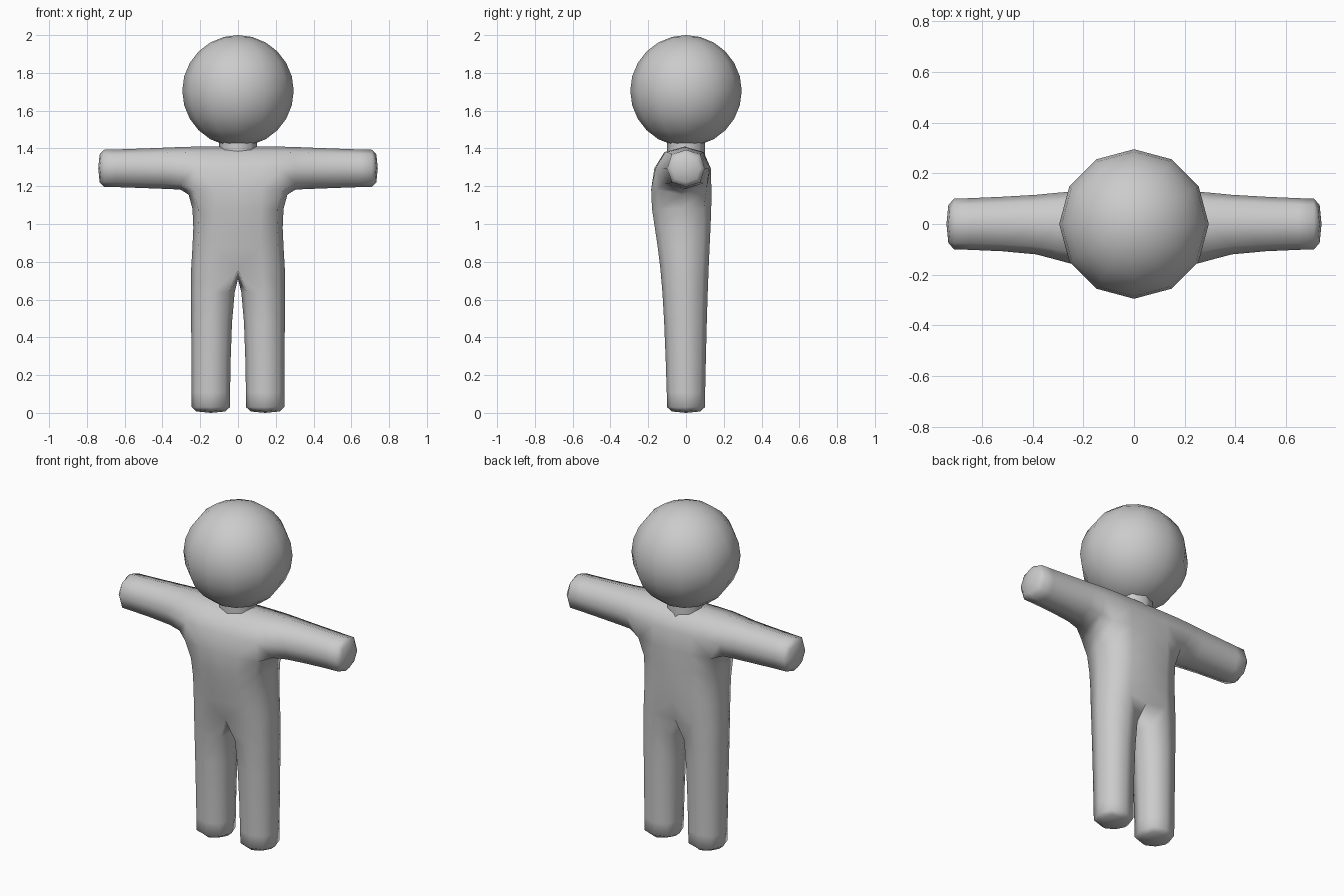
import bpy, bmesh

if "Cube" in bpy.data.objects:
    bpy.data.objects.remove(bpy.data.objects["Cube"])


def bridge(bm, a, b, skip=()):
    """Join two four-cornered rings with faces."""
    for i in range(4):
        if i not in skip:
            j = (i + 1) % 4
            bm.faces.new((a[i], a[j], b[j], b[i]))


def extrude_limb(bm, start, sections):
    """Carry a ring through a list of four-cornered sections and cap the tip."""
    ring = start
    for section in sections:
        new = [bm.verts.new(p) for p in section]
        bridge(bm, ring, new)
        ring = new
    bm.faces.new(ring)


def level(z, x0, x1, front, back):
    return [(x0, front, z), (x1, front, z), (x1, back, z), (x0, back, z)]


def upright(x, y, z0, z1):
    return [(x, -y, z0), (x, y, z0), (x, y, z1), (x, -y, z1)]


# Body: half cage of torso, leg and arm, mirrored and subdivided once
bm = bmesh.new()
torso = [[bm.verts.new(p) for p in level(*s)] for s in (
    (0.78, 0, 0.25, -0.135, 0.12),
    (0.98, 0, 0.232, -0.165, 0.13),
    (1.18, 0, 0.25, -0.195, 0.137),
    (1.41, 0, 0.25, -0.14, 0.125),
)]
for i in range(3):
    # inner side stays open for the mirror, upper outer side for the arm
    bridge(bm, torso[i], torso[i + 1], skip=(1, 3) if i == 2 else (3,))
bm.faces.new(torso[3])

# Leg
extrude_limb(bm, torso[0], [
    level(0.50, 0.035, 0.248, -0.115, 0.11),
    level(0.06, 0.043, 0.245, -0.10, 0.10),
    level(0.0, 0.043, 0.245, -0.10, 0.10),
])

# Arm
low, high = torso[2], torso[3]
extrude_limb(bm, [low[1], low[2], high[2], high[1]], [
    upright(0.36, 0.115, 1.185, 1.405),
    upright(0.68, 0.10, 1.197, 1.393),
    upright(0.74, 0.10, 1.197, 1.393),
])
bmesh.ops.recalc_face_normals(bm, faces=bm.faces)
mesh = bpy.data.meshes.new("body")
bm.to_mesh(mesh)
bm.free()
mesh.shade_smooth()
body = bpy.data.objects.new("body", mesh)
bpy.context.collection.objects.link(body)
mirror = body.modifiers.new("mirror", 'MIRROR')
mirror.use_clip = True
subsurf = body.modifiers.new("round", 'SUBSURF')
subsurf.levels = subsurf.render_levels = 1
subsurf.use_limit_surface = False

# Neck
bpy.ops.mesh.primitive_cylinder_add(vertices=8, radius=0.1, depth=0.13,
                                    end_fill_type='NOTHING', location=(0, 0, 1.405))
neck = bpy.context.object
neck.name = "neck"
neck.data.shade_smooth()

# Head
bpy.ops.mesh.primitive_uv_sphere_add(segments=12, ring_count=12, radius=0.295,
                                     location=(0, 0, 1.705))
head = bpy.context.object
head.name = "head"
head.data.shade_smooth()
